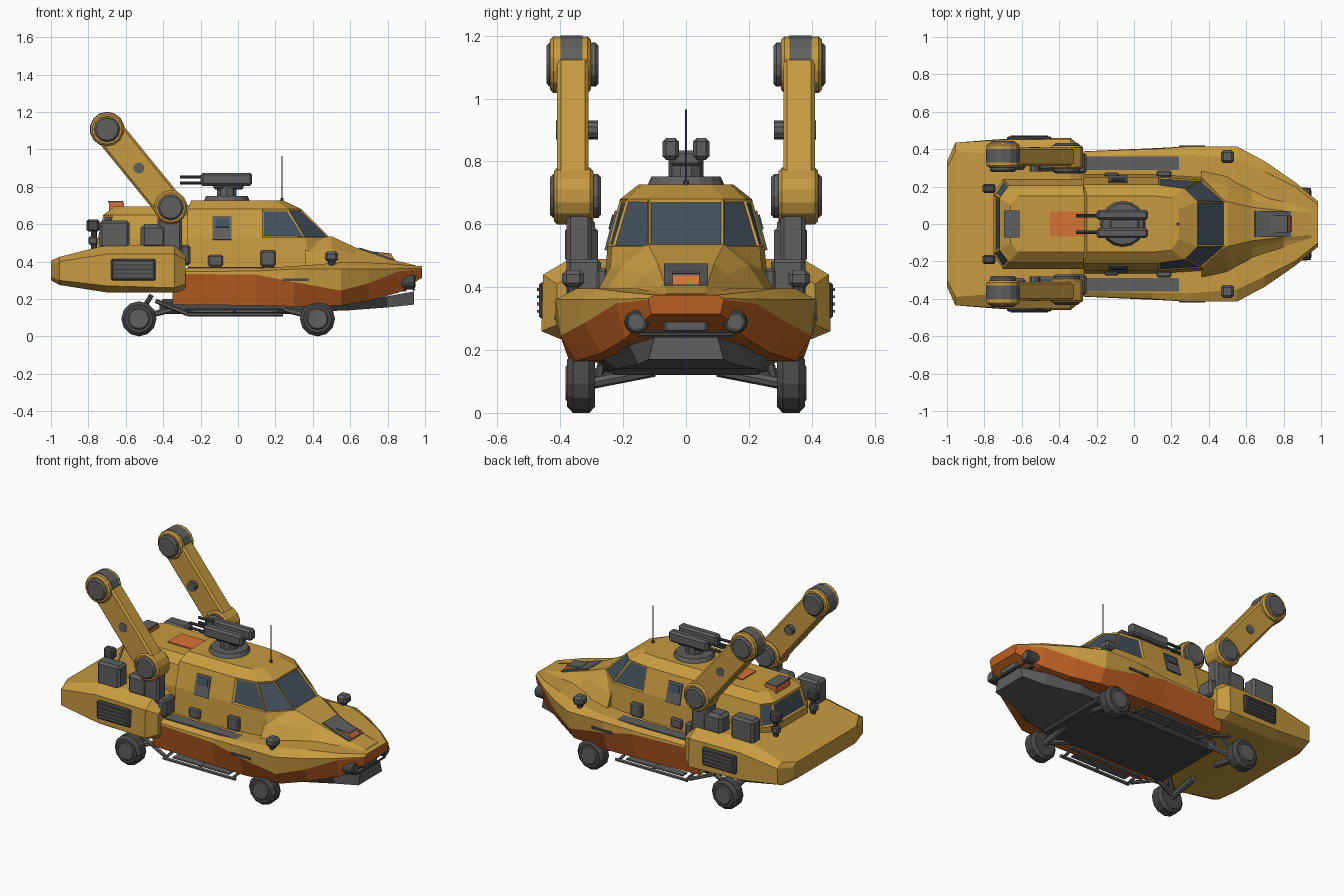
import bpy, bmesh, math
from mathutils import Vector, Matrix

if "Cube" in bpy.data.objects:
    bpy.data.objects.remove(bpy.data.objects["Cube"])

COL = dict(yellow=(.57, .325, .052), orange=(.50, .115, .016), bright_orange=(.68, .17, .035),
           grey=(.115, .115, .115), dark_grey=(.065, .065, .065), glass=(.055, .08, .105))
MAT = {}
for k, c in COL.items():
    MAT[k] = bpy.data.materials.new(k)
    MAT[k].diffuse_color = (*c, 1)


def finish(name, bm, mats, both=False):
    bmesh.ops.recalc_face_normals(bm, faces=bm.faces)
    me = bpy.data.meshes.new(name)
    bm.to_mesh(me)
    bm.free()
    for m in mats:
        me.materials.append(MAT[m])
    ob = bpy.data.objects.new(name, me)
    bpy.context.collection.objects.link(ob)
    if both:  # mirrored copy on the other side
        mod = ob.modifiers.new("Mirror", 'MIRROR')
        mod.use_axis = (False, True, False)
    return ob


def box(name, x, y, z, mat, bev=0.0, both=False):
    bm = bmesh.new()
    bmesh.ops.create_cube(bm, size=1)
    for v in bm.verts:
        v.co = [(a[0] + a[1]) / 2 + c * (a[1] - a[0]) for a, c in zip((x, y, z), v.co)]
    if bev:
        bmesh.ops.bevel(bm, geom=bm.edges[:], offset=bev, segments=1, affect='EDGES')
    return finish(name, bm, [mat], both)


def rod(name, a, b, r, mat, n=12, r2=None, both=False, bev=0.0):
    a, b = Vector(a), Vector(b)
    bm = bmesh.new()
    m = Matrix.Translation((a + b) / 2) @ (b - a).to_track_quat('Z', 'Y').to_matrix().to_4x4()
    bmesh.ops.create_cone(bm, cap_ends=True, segments=n, radius1=r, radius2=r if r2 is None else r2,
                          depth=(b - a).length, matrix=m)
    if bev:
        rim = [e for e in bm.edges if any(len(f.verts) > 4 for f in e.link_faces)]
        bmesh.ops.bevel(bm, geom=rim, offset=bev, segments=1, affect='EDGES')
    return finish(name, bm, [mat], both)


def prism(name, pts, y0, y1, mat, both=False, bev=0.0):
    bm = bmesh.new()
    f = bm.faces.new([bm.verts.new((p[0], y0, p[1])) for p in pts])
    g = bmesh.ops.extrude_face_region(bm, geom=[f])['geom']
    for v in g:
        if isinstance(v, bmesh.types.BMVert):
            v.co.y = y1
    if bev:
        rim = [e for e in bm.edges if abs(e.verts[0].co.y - e.verts[1].co.y) < 1e-5]
        bmesh.ops.bevel(bm, geom=rim, offset=bev, segments=1, affect='EDGES')
    return finish(name, bm, [mat], both)


def loft(name, rings, mats, paint={}, panes={}, cap=0):
    """rings: half outlines (y > 0), mirrored to closed rings. paint/panes keyed by strip or (ring, strip)."""
    bm = bmesh.new()
    h = len(rings[0])
    full = [[bm.verts.new(p) for p in r] + [bm.verts.new((p[0], -p[1], p[2])) for p in reversed(r)] for r in rings]
    glass = []
    for i in range(len(full) - 1):
        for k in range(2 * h):
            k2 = (k + 1) % (2 * h)
            f = bm.faces.new((full[i][k], full[i][k2], full[i + 1][k2], full[i + 1][k]))
            j = k if k <= h - 1 else 2 * h - 2 - k
            f.material_index = paint.get((i, j), paint.get(j, 0))
            if (i, j) in panes:
                glass.append((f, *panes[(i, j)]))
    bm.faces.new(full[0])
    bm.faces.new(full[-1]).material_index = cap
    bmesh.ops.recalc_face_normals(bm, faces=bm.faces)
    for f, inset, m in glass:
        bmesh.ops.inset_individual(bm, faces=[f], thickness=inset, depth=-.006)
        f.material_index = m
    return finish(name, bm, mats)


# --- hulls, lofted along x ---
def stations(tab):
    return [[(x, y, z) for y, z in pts] for x, *pts in tab]


loft("front_hull", stations([
    (-.35, (.36, .365), (.385, .345), (.385, .335), (.36, .17)),
    (.10, (.37, .365), (.40, .35), (.405, .33), (.37, .165)),
    (.30, (.37, .375), (.415, .36), (.415, .29), (.37, .16)),
    (.55, (.35, .395), (.415, .36), (.40, .245), (.35, .165)),
    (.70, (.28, .395), (.335, .36), (.325, .285), (.27, .19)),
    (.86, (.20, .385), (.225, .362), (.222, .348), (.195, .235)),
    (.985, (.10, .375), (.12, .364), (.12, .36), (.11, .315))]),
    ["yellow", "orange"], {2: 1, 3: 1}, cap=1)
loft("rear_hull", stations([
    (-1, (.30, .405), (.335, .385), (.335, .32), (.29, .30)),
    (-.955, (.39, .425), (.435, .40), (.435, .30), (.38, .275)),
    (-.70, (.37, .49), (.45, .44), (.455, .27), (.40, .235)),
    (-.34, (.37, .49), (.455, .44), (.46, .26), (.40, .235)),
    (-.28, (.33, .46), (.41, .41), (.41, .28), (.36, .25))]), ["yellow"])
loft("lower_jaw", stations([
    (.35, (.30, .18), (.26, .13)), (.60, (.27, .18), (.22, .14)),
    (.80, (.18, .215), (.15, .155)), (.94, (.10, .24), (.12, .17))]), ["grey"])
loft("hood", stations([
    (.36, (.29, .37), (.25, .45), (.20, .52)), (.50, (.26, .38), (.20, .47), (.12, .535)),
    (.63, (.19, .385), (.13, .44), (.09, .475)), (.80, (.13, .385), (.09, .40), (.07, .415)),
    (.95, (.10, .37), (.08, .375), (.06, .38))]), ["yellow"])

# --- cabins, lofted upward, with inset windows ---
def levels(tab):
    return [[(x, y, z) for x, y in pts] for z, *pts in tab]


loft("cabin", levels([
    (.35, (-.27, .265), (.13, .265), (.40, .25), (.60, .12)),
    (.53, (-.27, .25), (.13, .25), (.36, .235), (.49, .12)),
    (.68, (-.27, .21), (.13, .21), (.27, .19), (.34, .12)),
    (.727, (-.25, .15), (.10, .15), (.20, .14), (.24, .08))]), ["yellow", "glass"],
    {}, {(1, 1): (.014, 1), (1, 2): (.01, 1), (1, 3): (.012, 1)})
loft("rear_cabin", levels([
    (.42, (-.75, .16), (-.70, .24), (-.26, .24)), (.52, (-.75, .16), (-.70, .24), (-.26, .24)),
    (.65, (-.72, .14), (-.67, .205), (-.26, .205)), (.695, (-.66, .10), (-.62, .15), (-.26, .15))]),
    ["yellow", "glass"], {}, {(1, -1): (.02, 1), (1, 0): (.014, 1)})

# cabin side window, door boxes and deck tread
tilt = math.atan2(.04, .15)
for nm, dx, z0, z1, out, m in (("side_window_frame", .05, -.065, .065, .006, "grey"),
                               ("side_window_glass", .036, .002, .05, .011, "glass")):
    for s in (1, -1):
        w = box(nm, (-.085 - dx, -.085 + dx), (-.01, out) if s > 0 else (-out, .01), (z0, z1), m)
        w.location = (0, s * .237, .58)
        w.rotation_euler = (s * tilt, 0, 0)
box("door_box_rear", (-.16, -.08), (.25, .275), (.375, .435), "grey", .008, True)
box("door_box_front", (.12, .20), (.25, .285), (.375, .46), "grey", .008, True)
box("deck_tread", (-.27, .27), (.29, .36), (.355, .372), "grey", 0, True)
box("side_slot", (.24, .38), (.40, .419), (.295, .31), "dark_grey", 0, True)

# nose: hood block, lamps and grille
prism("hood_block", [(.62, .44), (.65, .475), (.73, .45), (.84, .41), (.84, .385), (.62, .385)], -.07, .07, "grey")
prism("hood_flap", [(.73, .447), (.82, .437), (.845, .40), (.74, .40)], -.043, .043, "bright_orange")
prism("hood_flap_cover", [(.725, .453), (.82, .443), (.82, .437), (.725, .447)], -.045, .045, "grey")
box("nose_cavity", (.80, .90), (-.15, .15), (.24, .33), "dark_grey")
box("nose_grille", (.85, .945), (-.07, .07), (.255, .305), "grey", .008)
rod("headlight", (.84, .16, .29), (.945, .155, .29), .038, "dark_grey", both=True, bev=.006)
rod("headlight_lens", (.945, .155, .29), (.95, .155, .29), .025, "grey", both=True)
rod("nose_bar", (.94, -.15, .25), (.94, .15, .25), .007, "dark_grey", 6)
box("deck_lamp", (.465, .535), (.325, .395), (.40, .455), "grey", .014, True)
rod("deck_lamp_stem", (.50, .36, .38), (.50, .36, .41), .02, "dark_grey", 8, both=True)

# roof: turret, antenna, panels
rod("turret_ring", (-.06, 0, .72), (-.06, 0, .752), .125, "grey", 16, .11)
rod("turret_post", (-.06, 0, .75), (-.06, 0, .81), .055, "grey", 10)
box("gun_cradle", (-.13, .03), (-.05, .05), (.785, .835), "grey", .01)
box("gun_body", (-.20, .075), (.022, .075), (.805, .875), "grey", .012, True)
for z in (.82, .852):
    rod("gun_barrel", (-.31, .045, z), (-.19, .045, z), .009, "dark_grey", 8, both=True)
rod("antenna", (.235, .0, .70), (.235, .0, .965), .003, "dark_grey", 5)
rod("antenna_base", (.235, .0, .69), (.235, .0, .74), .009, "dark_grey", 6)
box("roof_panel", (-.45, -.265), (-.068, .068), (.685, .703), "bright_orange")
box("rear_beacon", (-.69, -.61), (-.07, .07), (.65, .716), "bright_orange")
box("rear_beacon_cover", (-.695, -.615), (-.072, .072), (.716, .724), "grey")

# rear hull fittings: louvres, deck boxes, rear lamps
box("louvre_frame", (-.68, -.44), (.43, .468), (.30, .415), "dark_grey", .008, True)
for k in range(4):
    box("louvre_slat", (-.66, -.46), (.46, .474), (.319 + k * .023, .328 + k * .023), "grey", 0, True)
box("deck_box", (-.74, -.58), (.29, .38), (.47, .62), "grey", .014, True)
box("deck_pod", (-.52, -.38), (.28, .385), (.47, .60), "grey", .02, True)
box("front_pod", (-.31, -.255), (.27, .38), (.38, .49), "grey", .012, True)
rod("rear_lamp_post", (-.77, .19, .46), (-.77, .19, .60), .016, "dark_grey", 8, both=True)
box("rear_lamp", (-.81, -.74), (.165, .215), (.56, .625), "dark_grey", .01, True)
box("rear_lamp_lower", (-.80, -.75), (.17, .21), (.49, .535), "grey", .008, True)

# --- lifting arms ---
P, Q, R = Vector((-.36, .69)), Vector((-.70, 1.108)), .08
ang = math.atan2(Q.y - P.y, Q.x - P.x)
prof = [(c.x + R * math.cos(ang + t), c.y + R * math.sin(ang + t))
        for c, base in ((Q, -90), (P, 90)) for t in [math.radians(base + 30 * k) for k in range(7)]]
prism("arm_beam", prof, .31, .41, "yellow", True, .012)
for nm, c, y0, y1 in (("lower", P, .295, .42), ("upper", Q, .303, .432)):
    rod("arm_" + nm + "_knuckle", (c.x, y0, c.y), (c.x, y1, c.y), .09, "yellow", 14, both=True, bev=.01)
    rod("arm_" + nm + "_hub", (c.x, y0 - .025, c.y), (c.x, y1 + .012, c.y), .07, "grey", 12, both=True, bev=.01)
rod("arm_upper_drum", (Q.x, .33, Q.y), (Q.x, .40, Q.y), .093, "grey", 14, both=True)
rod("arm_mid_pin", (-.53, .28, .90), (-.53, .413, .90), .03, "grey", 10, both=True)
box("arm_pedestal", (-.43, -.30), (.30, .38), (.40, .64), "grey", .012, True)

# --- running gear ---
for x in (-.53, .425):
    rod("tyre", (x, .29, .094), (x, .378, .094), .094, "dark_grey", 12, both=True, bev=.018)
    rod("wheel_hub", (x, .36, .094), (x, .384, .094), .058, "grey", 12, both=True, bev=.006)
    rod("axle", (x, .10, .135), (x, .31, .094), .02, "grey", 8, both=True)
    d = .2 if x < 0 else -.2
    rod("trailing_arm", (x, .28, .10), (x + d, .23, .15), .016, "grey", 6, both=True)
    rod("strut", (x, .28, .11), (x + d / 3, .25, .22), .014, "dark_grey", 6, both=True)
box("belly_plate", (-.42, .50), (-.25, .25), (.12, .20), "dark_grey", .02)
for y, z in ((.28, .135), (.37, .118)):
    rod("step_rail", (-.27, y, z), (.24, y, z), .011, "grey", 6, both=True)
for x in (-.26, -.02, .22):
    rod("step_cross", (x, .22, .145), (x, .37, .118), .009, "grey", 6, both=True)
rod("step_brace", (-.27, .35, .12), (-.44, .33, .19), .012, "grey", 6, both=True)
box("step_tread", (-.22, .18), (.30, .35), (.122, .130), "grey", 0, True)

for m in bpy.data.materials:
    if m.users and not m.is_grease_pencil:
        m.use_nodes = True
        m.node_tree.nodes["Principled BSDF"].inputs["Base Color"].default_value = m.diffuse_color
